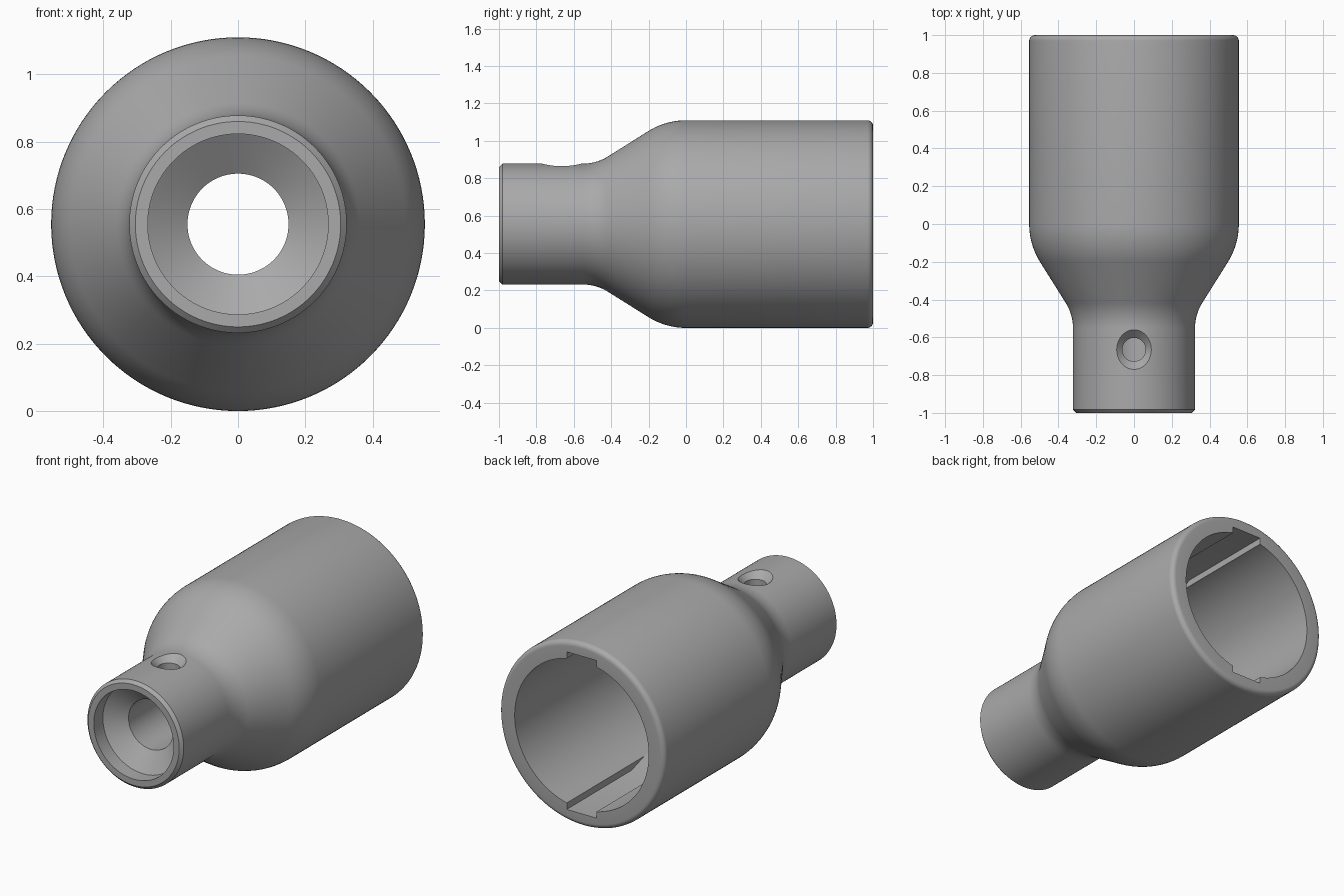
import bpy, bmesh, math
from mathutils import Matrix, Vector

if "Cube" in bpy.data.objects:
    bpy.data.objects.remove(bpy.data.objects["Cube"])

AXIS_Z = 0.555

metal = bpy.data.materials.new("satin grey metal")
metal.use_nodes = True
GREY = (0.40, 0.40, 0.40, 1)
metal.diffuse_color = GREY
metal.node_tree.nodes["Principled BSDF"].inputs["Base Color"].default_value = GREY


def make_object(name, bm):
    bmesh.ops.recalc_face_normals(bm, faces=bm.faces)
    mesh = bpy.data.meshes.new(name)
    bm.to_mesh(mesh)
    bm.free()
    mesh.materials.append(metal)
    obj = bpy.data.objects.new(name, mesh)
    bpy.context.collection.objects.link(obj)
    return obj


def lathe(name, profile, matrix, steps):
    """Closed (radius, height) loop turned about z, then placed by matrix."""
    bm = bmesh.new()
    rings = []
    for i in range(steps):
        a = math.tau * i / steps
        rings.append([bm.verts.new((r * math.cos(a), r * math.sin(a), h)) for r, h in profile])
    n = len(profile)
    for i in range(steps):
        a, b = rings[i], rings[(i + 1) % steps]
        for j in range(n):
            k = (j + 1) % n
            bm.faces.new((a[j], b[j], b[k], a[k]))
    bmesh.ops.remove_doubles(bm, verts=bm.verts, dist=1e-6)
    bm.transform(matrix)
    return make_object(name, bm)


def arc(cr, ch, radius, start, end, steps=10):
    """Fillet points; angle 0 points outward, 90 points to the back."""
    angles = [math.radians(start + (end - start) * i / steps) for i in range(steps + 1)]
    return [(cr + radius * math.cos(a), ch + radius * math.sin(a)) for a in angles]


def cut(target, cutter):
    mod = target.modifiers.new("cut", 'BOOLEAN')
    mod.operation = 'DIFFERENCE'
    mod.solver = 'EXACT'
    mod.object = cutter
    bpy.context.view_layer.objects.active = target
    bpy.ops.object.modifier_apply(modifier=mod.name)
    bpy.data.objects.remove(cutter)


# Body: turned outline with front bore, through hole and rear socket
BIG, SMALL, SLOPE = 0.555, 0.323, 32
neck_end = -0.551
outside = [(0.268, -1), (0.305, -1), (SMALL, -0.982)]
outside += arc(SMALL + 0.25, neck_end, 0.25, 180, 180 - SLOPE)
outside += arc(BIG - 0.38, 0, 0.38, -SLOPE, 0)
outside += arc(BIG - 0.03, 0.97, 0.03, 0, 90, 6)
inside = [(0.45, 1), (0.45, -0.03), (0.15, -0.21), (0.15, -0.835), (0.268, -0.913)]
along_y = Matrix.Translation((0, 0, AXIS_Z)) @ Matrix.Rotation(math.radians(-90), 4, 'X')
body = lathe("socket_body", outside + inside, along_y, 128)

# Keyways: two opposite grooves in the socket, with sloped run-outs
for side in (1, -1):
    bm = bmesh.new()
    section = [(1.1, 0.3), (1.1, 0.478), (0.38, 0.478), (0.23, 0.43), (0.23, 0.3)]
    face = bm.faces.new([bm.verts.new((-0.1, y, AXIS_Z + side * h)) for y, h in section])
    new = bmesh.ops.extrude_face_region(bm, geom=[face])["geom"]
    bmesh.ops.translate(bm, vec=Vector((0.2, 0, 0)),
                        verts=[v for v in new if isinstance(v, bmesh.types.BMVert)])
    cut(body, make_object("keyway_cutter", bm))

# Countersunk screw hole through the top of the neck
hole = [(0, 0), (0.062, 0), (0.062, 0.28), (0.132, 0.35), (0.132, 0.45), (0, 0.45)]
cut(body, lathe("screw_hole_cutter", hole, Matrix.Translation((0, -0.665, AXIS_Z)), 48))

# Smooth turned surfaces, sharp machined edges
bpy.ops.object.select_all(action='DESELECT')
body.select_set(True)
bpy.context.view_layer.objects.active = body
bpy.ops.object.shade_smooth_by_angle(angle=math.radians(25))
